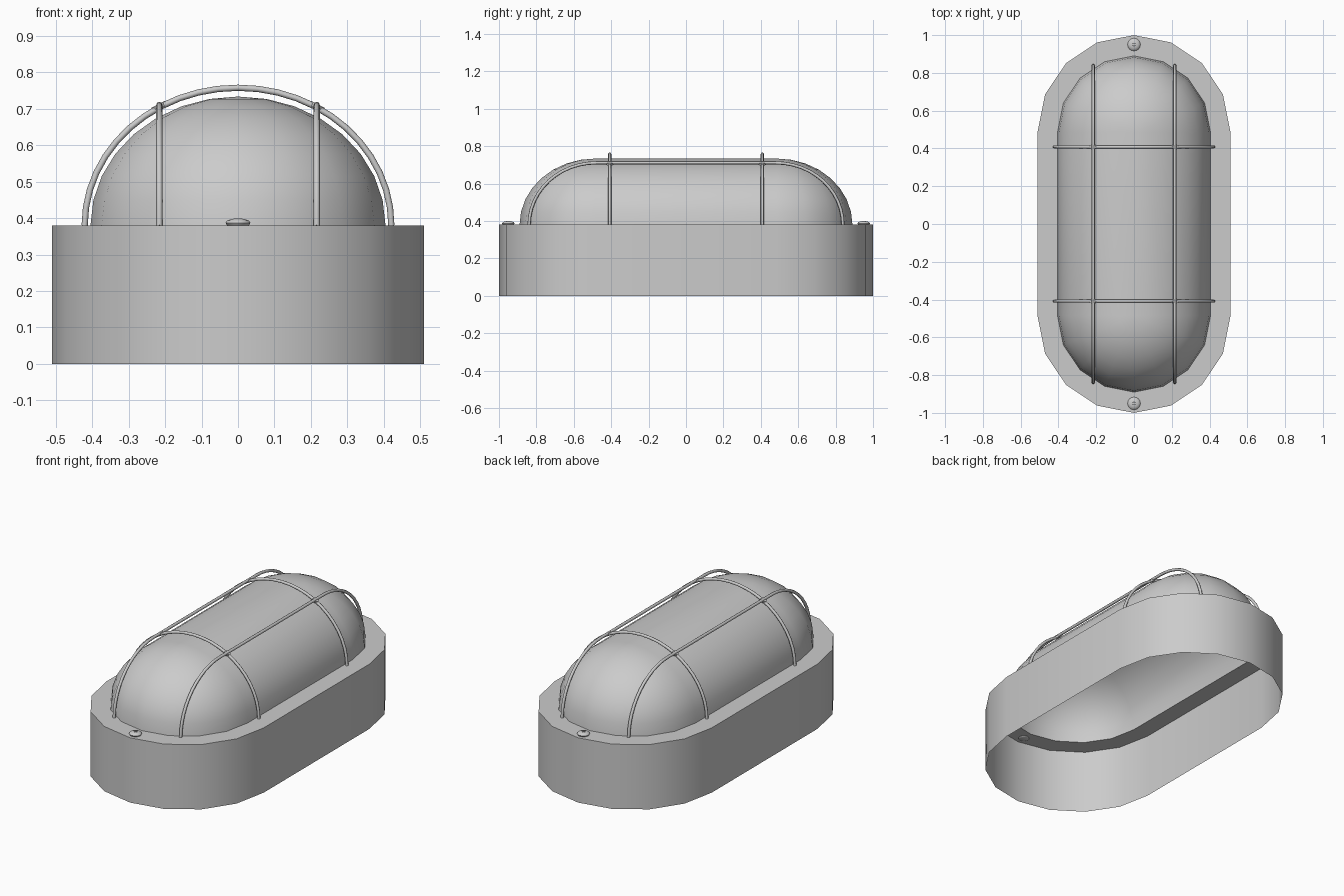
import bpy, bmesh, math
from math import sin, cos, pi

if "Cube" in bpy.data.objects:
    bpy.data.objects.remove(bpy.data.objects["Cube"])

RIM = 0.38                      # height of the housing top


def finish(ob, angle=35):
    bpy.ops.object.select_all(action='DESELECT')
    ob.select_set(True)
    bpy.context.view_layer.objects.active = ob
    bpy.ops.object.shade_smooth_by_angle(angle=math.radians(angle))
    return ob


def loft(name, rings, cap=False):
    """Skin closed rings of equal point count, listed bottom/outside first."""
    bm = bmesh.new()
    rows = [[bm.verts.new(p) for p in ring] for ring in rings]
    n = len(rows[0])
    for a, b in zip(rows, rows[1:]):
        for i in range(n):
            j = (i + 1) % n
            bm.faces.new((a[i], a[j], b[j], b[i]))
    if cap:
        bm.faces.new(rows[0][::-1])
        bm.faces.new(rows[-1])
    bmesh.ops.remove_doubles(bm, verts=bm.verts, dist=1e-5)
    me = bpy.data.meshes.new(name)
    bm.to_mesh(me)
    bm.free()
    ob = bpy.data.objects.new(name, me)
    bpy.context.collection.objects.link(ob)
    return ob


def stadium(r, yc, z, n=8):
    """Oblong outline with n segments per rounded end."""
    return [(r * cos(s + pi * i / n), (yc if s == 0 else -yc) + r * sin(s + pi * i / n), z)
            for s in (0, pi) for i in range(n + 1)]


def wire(name, pts, radius=0.0085):
    cu = bpy.data.curves.new(name, 'CURVE')
    cu.dimensions = '3D'
    cu.bevel_depth = radius
    cu.bevel_resolution = 2
    cu.use_fill_caps = True
    sp = cu.splines.new('POLY')
    sp.points.add(len(pts) - 1)
    for p, co in zip(sp.points, pts):
        p.co = (*co, 1)
    ob = bpy.data.objects.new(name, cu)
    bpy.context.collection.objects.link(ob)
    bpy.ops.object.select_all(action='DESELECT')
    ob.select_set(True)
    bpy.context.view_layer.objects.active = ob
    bpy.ops.object.convert(target='MESH')
    return finish(bpy.context.object, 50)


# Housing: thin wall, open below, with a flat ledge round the glass
finish(loft("housing", [stadium(0.51, 0.49, 0), stadium(0.51, 0.49, RIM),
                        stadium(0.405, 0.485, RIM)]))

# Glass dome
finish(loft("glass_dome", [stadium(0.405 * cos(k * pi / 16), 0.485,
                                   RIM + 0.354 * sin(k * pi / 16)) for k in range(9)]))

# Guard wires across the dome
for s, tag in ((-1, "front"), (1, "back")):
    wire("cross_wire_" + tag,
         [(0.421 * cos(pi * i / 24), s * 0.408, RIM + 0.378 * sin(pi * i / 24))
          for i in range(25)])

# Guard wires along the dome
for s, tag in ((-1, "left"), (1, "right")):
    end = [(0.48 + 0.359 * cos(pi * i / 24), RIM + 0.331 * sin(pi * i / 24)) for i in range(13)]
    path = end + [(-y, z) for y, z in reversed(end)]
    wire("long_wire_" + tag, [(s * 0.216, y, z) for y, z in path])

# Small welds where the wires cross
for sx in (-1, 1):
    for sy in (-1, 1):
        bpy.ops.mesh.primitive_cylinder_add(
            vertices=4, radius=0.021, depth=0.013, location=(sx * 0.216, sy * 0.408, 0.707),
            rotation=(0, sx * math.radians(28), 0))
        bpy.context.object.name = "wire_weld"

# Screws with a cross recess
profile = [(0.022, 0.376), (0.030, 0.380), (0.034, 0.387), (0.030, 0.393),
           (0.020, 0.397), (0.010, 0.399)]
for sy, tag in ((-1, "front"), (1, "back")):
    screw = loft("screw_" + tag, [[(r * cos(2 * pi * i / 16), sy * 0.95 + r * sin(2 * pi * i / 16), z)
                                   for i in range(16)] for r, z in profile], cap=True)
    for size in ((0.022, 0.006, 0.016), (0.006, 0.022, 0.016)):
        bpy.ops.mesh.primitive_cube_add(size=1, location=(0, sy * 0.95, 0.399))
        cutter = bpy.context.object
        cutter.scale = size
        cutter.hide_render = True
        mod = screw.modifiers.new("recess", 'BOOLEAN')
        mod.operation = 'DIFFERENCE'
        mod.object = cutter
        bpy.context.view_layer.objects.active = screw
        bpy.ops.object.modifier_apply(modifier=mod.name)
        bpy.data.objects.remove(cutter)
    finish(screw, 45)
